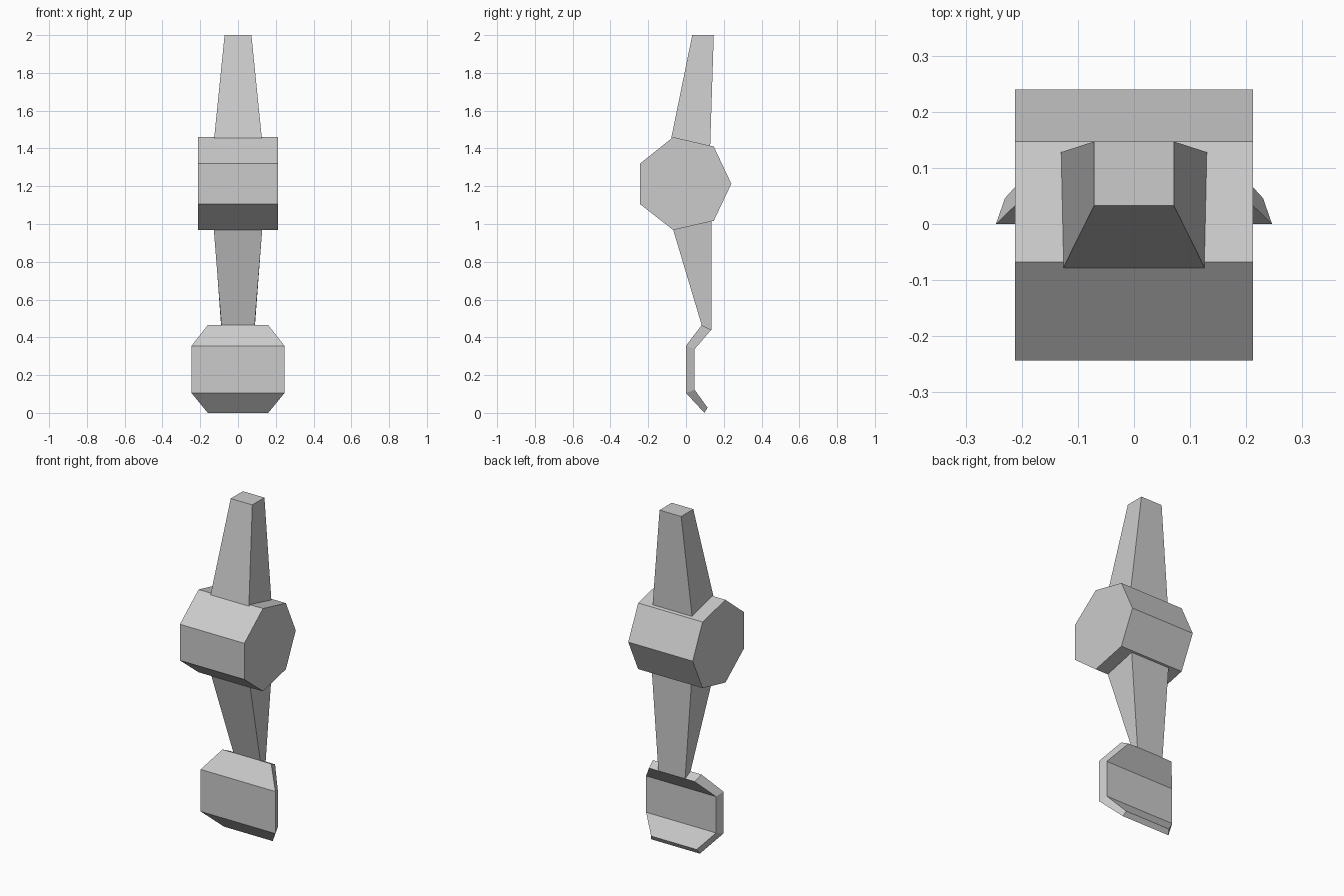
import bpy
import bmesh

cube = bpy.data.objects.get("Cube")
if cube:
    bpy.data.objects.remove(cube, do_unlink=True)

# Single plain material
GREY = (0.6, 0.6, 0.6, 1)
grey = bpy.data.materials.new("plain grey")
grey.use_nodes = True
grey.diffuse_color = GREY
grey.node_tree.nodes["Principled BSDF"].inputs["Base Color"].default_value = GREY


def loft(name, sections):
    """Join closed rings of points with quads and cap both ends."""
    bm = bmesh.new()
    rings = [[bm.verts.new(p) for p in ring] for ring in sections]
    for a, b in zip(rings, rings[1:]):
        for i in range(len(a)):
            j = (i + 1) % len(a)
            bm.faces.new((a[i], a[j], b[j], b[i]))
    bm.faces.new(rings[0])
    bm.faces.new(rings[-1])
    bmesh.ops.recalc_face_normals(bm, faces=bm.faces[:])
    mesh = bpy.data.meshes.new(name)
    bm.to_mesh(mesh)
    bm.free()
    mesh.materials.append(grey)
    obj = bpy.data.objects.new(name, mesh)
    bpy.context.collection.objects.link(obj)
    return obj


def slab(front, back):
    """Symmetric four-point ring from (half width, y, z) front and back edges."""
    (fw, fy, fz), (bw, by, bz) = front, back
    return [(-fw, fy, fz), (fw, fy, fz), (bw, by, bz), (-bw, by, bz)]


# Seven-sided hub lying along x
hub_profile = [(-0.243, 1.32), (-0.068, 1.46), (0.147, 1.41), (0.24, 1.213),
               (0.147, 1.017), (-0.068, 0.968), (-0.243, 1.105)]
loft("hub", [[(x, y, z) for y, z in hub_profile] for x in (-0.212, 0.212)])

# Tapered arms above and below the hub
loft("upper_arm", [slab((0.126, -0.078, 1.455), (0.13, 0.128, 1.412)),
                   slab((0.071, 0.033, 2.0), (0.071, 0.147, 2.0))])
loft("lower_arm", [slab((0.128, -0.068, 0.97), (0.13, 0.135, 1.018)),
                   slab((0.088, 0.083, 0.465), (0.088, 0.134, 0.44))])

# Bent paddle with bevelled corners
loft("paddle", [slab((0.16, 0.083, 0.465), (0.15, 0.134, 0.44)),
                slab((0.246, 0, 0.355), (0.23, 0.046, 0.338)),
                slab((0.246, 0, 0.105), (0.23, 0.046, 0.122)),
                slab((0.16, 0.098, 0), (0.15, 0.114, 0.028))])
